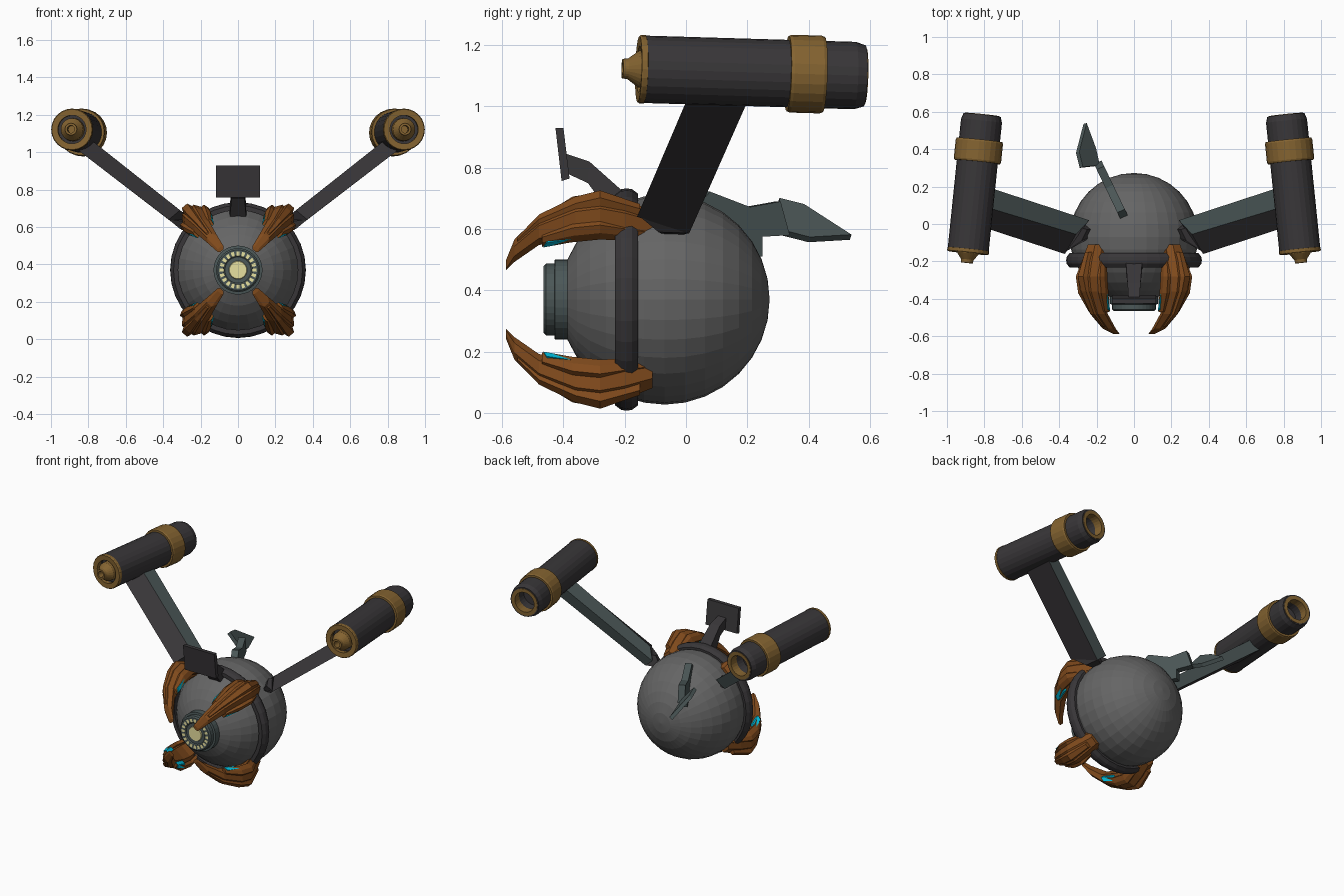
import bpy, bmesh, math
from mathutils import Vector, Matrix

if "Cube" in bpy.data.objects:
    bpy.data.objects.remove(bpy.data.objects["Cube"])


def material(name, rgb):
    m = bpy.data.materials.new(name)
    m.diffuse_color = (*rgb, 1)
    m.use_nodes = True
    m.node_tree.nodes["Principled BSDF"].inputs["Base Color"].default_value = m.diffuse_color
    return m


GREY = material("body_grey", (0.13, 0.13, 0.13))
DARK = material("dark_metal", (0.04, 0.037, 0.04))
SLATE = material("slate_metal", (0.07, 0.095, 0.095))
COPPER = material("copper", (0.22, 0.07, 0.012))
GOLD = material("gold", (0.23, 0.125, 0.03))
CREAM = material("cream_light", (0.8, 0.75, 0.35))
CYAN = material("cyan_light", (0.0, 0.6, 0.85))
CZ = 0.37  # height of the body centre


def make(name, verts, faces, mat):
    me = bpy.data.meshes.new(name)
    me.from_pydata([tuple(v) for v in verts], [], faces)
    bm = bmesh.new()
    bm.from_mesh(me)
    bmesh.ops.remove_doubles(bm, verts=bm.verts, dist=1e-5)
    bmesh.ops.recalc_face_normals(bm, faces=bm.faces)
    bm.to_mesh(me)
    bm.free()
    me.materials.append(mat)
    ob = bpy.data.objects.new(name, me)
    bpy.context.collection.objects.link(ob)
    return ob


def loft(name, sections, mat):
    n = len(sections[0])
    verts = [p for s in sections for p in s]
    faces = [(k * n + i, k * n + (i + 1) % n, (k + 1) * n + (i + 1) % n, (k + 1) * n + i)
             for k in range(len(sections) - 1) for i in range(n)]
    faces += [tuple(range(n)), tuple(range(len(verts) - n, len(verts)))]
    return make(name, verts, faces, mat)


def lathe(name, profile, start, end, mat, sides=24, closed=False):
    """Spin (radius, distance) points round the axis start -> end."""
    start, axis = Vector(start), Vector(end) - Vector(start)
    rot = axis.to_track_quat('Z', 'Y').to_matrix()
    m = len(profile)
    verts = [start + rot @ Vector((r * math.cos(a), r * math.sin(a), t))
             for a in (2 * math.pi * i / sides for i in range(sides)) for r, t in profile]
    faces = [(i * m + j, i * m + (j + 1) % m, (i + 1) % sides * m + (j + 1) % m, (i + 1) % sides * m + j)
             for i in range(sides) for j in range(m if closed else m - 1)]
    return make(name, verts, faces, mat)


# Spherical body with its pole facing forward
bpy.ops.mesh.primitive_uv_sphere_add(segments=32, ring_count=16, radius=0.343,
                                     location=(0, -0.07, CZ), rotation=(math.pi / 2, 0, 0))
body = bpy.context.object
body.name = "body_sphere"
body.data.materials.append(GREY)

# Band round the body
lathe("body_band", [(0.32, 0), (0.345, 0), (0.36, 0.02), (0.363, 0.038), (0.36, 0.056),
                    (0.345, 0.076), (0.32, 0.076)], (0, -0.232, CZ), (0, 0, CZ), DARK, 32, True)

# Eye: stepped housing, glowing centre and a ring of light dashes
F, B = (0, -0.465, CZ), (0, 0, CZ)
lathe("eye_housing", [(0, 0.006), (0.07, 0.006), (0.078, 0), (0.108, 0), (0.117, 0.008), (0.117, 0.035),
                      (0.131, 0.037), (0.131, 0.1)], F, B, SLATE, 32)
lathe("eye_centre", [(0, 0), (0.046, 0), (0.05, 0.008)], F, B, CREAM)
v, f = [], []
for i in range(20):
    a = 2 * math.pi * i / 20
    for r, d in ((0.076, -0.09), (0.076, 0.09), (0.1, 0.09), (0.1, -0.09)):
        v.append((r * math.cos(a + d), -0.467, CZ + r * math.sin(a + d)))
    f.append(tuple(range(4 * i, 4 * i + 4)))
make("eye_light_ring", v, f, CREAM)

# Front plate on its bent stem
loft("front_plate", [[(x, -0.426, 0.93), (x, -0.4, 0.93), (x, -0.38, 0.765), (x, -0.406, 0.757)]
                     for x in (-0.118, 0.118)], DARK)
loft("plate_stem", [[(-w, y1, z1), (w, y1, z1), (w, y2, z2), (-w, y2, z2)] for w, y1, z1, y2, z2 in
                    ((0.03, -0.39, 0.845, -0.385, 0.78), (0.035, -0.315, 0.82, -0.32, 0.75),
                     (0.045, -0.18, 0.70, -0.24, 0.64))], DARK)

# Tail fin: upright stem plate running back and left, with a tilted blade
stem = [(0.03, 0.68), (0.07, 0.722), (0.2, 0.672), (0.3, 0.69), (0.33, 0.58), (0.24, 0.575), (0.24, 0.51), (0.15, 0.52)]
loft("tail_stem", [[(-0.05 - 0.48 * (y - 0.03) + o, y + o * 0.45, z) for y, z in stem]
                   for o in (-0.02, 0.02)], SLATE)
blade = [(-0.2, 0.31, 0.58), (-0.22, 0.4, 0.557), (-0.27, 0.535, 0.565), (-0.31, 0.38, 0.665), (-0.29, 0.3, 0.685)]
loft("tail_blade", [blade, [(x + 0.017, y + 0.005, z + 0.017) for x, y, z in blade]], SLATE)

# Claw tables: y, inner radius, outer radius, half width
CLAW = [(-0.11, 0.285, 0.355, 0.045), (-0.2, 0.305, 0.395, 0.062), (-0.28, 0.31, 0.42, 0.075),
        (-0.36, 0.295, 0.405, 0.07), (-0.48, 0.255, 0.335, 0.048), (-0.56, 0.175, 0.24, 0.032),
        (-0.588, 0.135, 0.155, 0.022)]
RIDGE = [(-0.15, 0.33, 0.395, 0.022), (-0.28, 0.36, 0.447, 0.034), (-0.36, 0.35, 0.422, 0.032),
         (-0.48, 0.28, 0.35, 0.022), (-0.55, 0.2, 0.26, 0.012)]
SIDE = [(-0.13, 0.29, 0.33, 0.012), (-0.28, 0.325, 0.385, 0.018), (-0.37, 0.31, 0.37, 0.018),
        (-0.47, 0.27, 0.31, 0.01)]


def claw_section(y, ri, ro, w, sx, sz, off=0.0):
    """Six-sided section in the plane of the claw's radial direction."""
    rm = ri + 0.55 * (ro - ri)
    pts = [(ri, -0.6 * w), (rm, -w), (ro, -0.55 * w), (ro, 0.55 * w), (rm, w), (ri, 0.6 * w)]
    return [(sx * (0.64 * r + 0.77 * (t + off)), y, CZ + sz * (0.77 * r - 0.64 * (t + off))) for r, t in pts]


for sx, sn in ((-1, "left"), (1, "right")):
    # Four claws, above and below
    for sz, vn in ((1, "upper"), (-1, "lower")):
        tag = f"{vn}_{sn}"
        loft("claw_" + tag, [claw_section(*s, sx, sz) for s in CLAW], COPPER)
        loft("claw_ridge_" + tag, [claw_section(*s, sx, sz) for s in RIDGE], COPPER)
        for q in (-1, 1):
            loft("claw_side_plate_" + tag, [claw_section(*s, sx, sz, q * k) for s, k in
                                            zip(SIDE, (0.046, 0.074, 0.07, 0.05))], COPPER)
            # Cyan window on each flank of the claw
            win = [(-0.375, 0.325, 0.067), (-0.375, 0.298, 0.05), (-0.465, 0.27, 0.042), (-0.455, 0.3, 0.054)]
            loft("claw_window_" + tag, [[(sx * (0.64 * r + 0.77 * q * (t + o)), y, CZ + sz * (0.77 * r - 0.64 * q * (t + o)))
                                         for y, r, t in win] for o in (-0.01, 0.017)], CYAN)

    # Arm: flat underside, ridge on top, swept back and out
    root = [(0.37, -0.16, 0.64), (0.3, 0.01, 0.585), (0.24, 0.02, 0.635), (0.31, -0.055, 0.69)]
    tip = [(0.86, 0.0, 1.015), (0.86, 0.2, 1.015), (0.79, 0.2, 1.06), (0.79, 0.09, 1.07)]
    loft("arm_" + sn, [[(sx * x, y, z) for x, y, z in s] for s in (root, tip)], SLATE)
    foot = [(0.37, -0.15, 0.64), (0.31, -0.09, 0.59), (0.3, 0.01, 0.587), (0.34, 0.0, 0.66)]
    loft("arm_foot_" + sn, [[(sx * x, y, z) for x, y, z in foot],
                            [(sx * (x - 0.09), y * 0.4 - 0.03, z - 0.01) for x, y, z in foot]], DARK)
    # Dark front and underside faces of the arm
    arm = bpy.data.objects["arm_" + sn].data
    arm.materials.append(DARK)
    for p in arm.polygons:
        if p.normal.z < -0.3 or p.normal.y < -0.5:
            p.material_index = 1

    # Cannon: barrel, rims, nozzle and band on one toed axis
    a, b = (sx * 0.888, -0.155, 1.122), (sx * 0.812, 0.585, 1.1)
    lathe("cannon_barrel_" + sn, [(0, 0.05), (0.08, 0.05), (0.08, 0.008), (0.11, 0.008), (0.11, 0.71), (0.1, 0.742),
                                  (0.075, 0.742), (0.07, 0.63), (0, 0.63)], a, b, DARK)
    lathe("cannon_front_rim_" + sn, [(0.076, 0.03), (0.076, 0.002), (0.108, 0), (0.112, 0.006), (0.112, 0.02)],
          a, b, GOLD, 24, True)
    lathe("cannon_rear_rim_" + sn, [(0.068, 0.69), (0.068, 0.745), (0.092, 0.745), (0.09, 0.72)], a, b, GOLD, 24, True)
    lathe("cannon_nozzle_" + sn, [(0.062, 0.05), (0.06, 0.0), (0.034, -0.035), (0.032, -0.053), (0.02, -0.053),
                                  (0.02, 0.0), (0, 0.0)], a, b, GOLD)
    lathe("cannon_band_" + sn, [(0.1, 0.49), (0.123, 0.49), (0.127, 0.5), (0.127, 0.598), (0.123, 0.608), (0.1, 0.608)],
          a, b, GOLD, 24, True)
